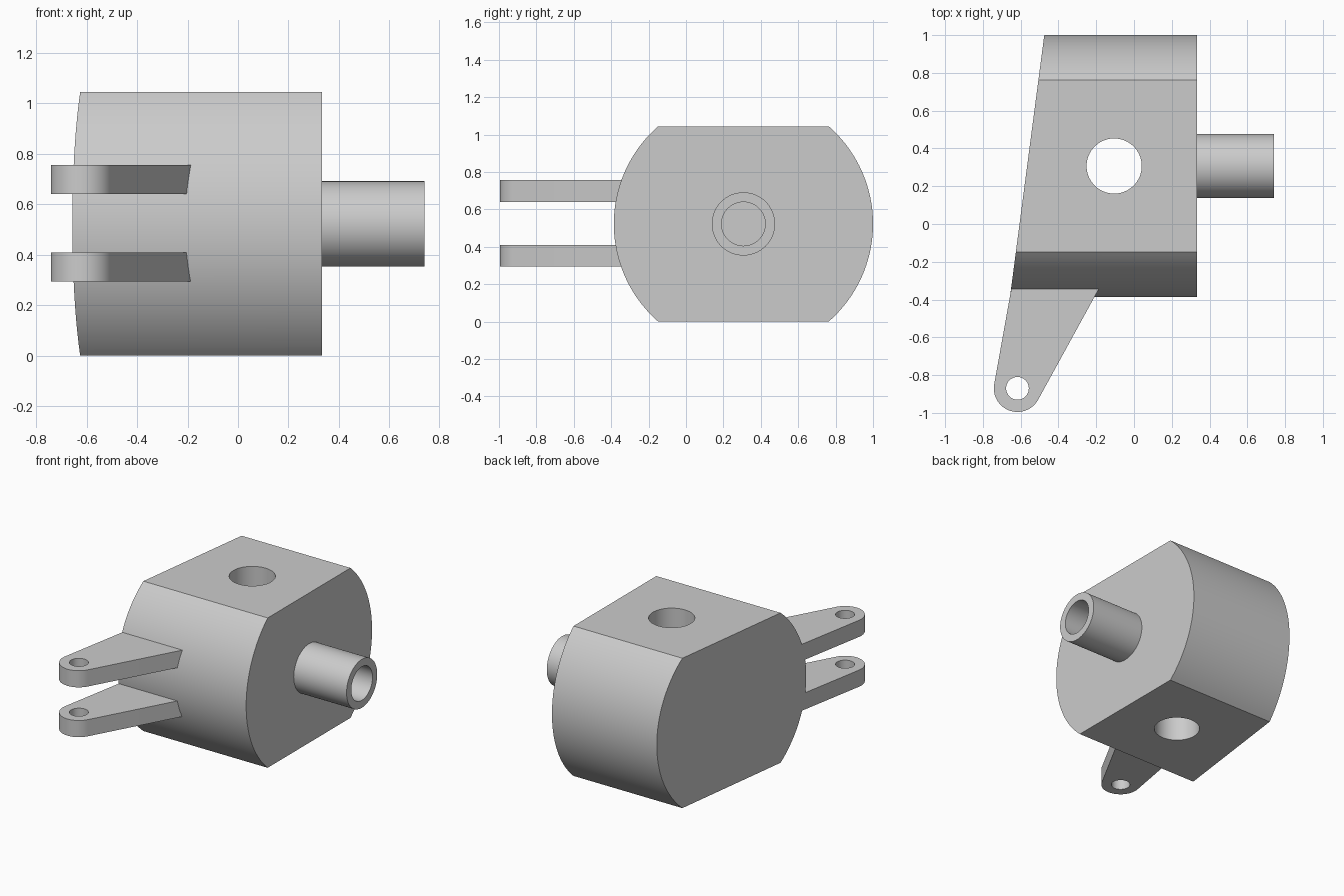
import bpy, bmesh
from math import sin, cos, acos, asin, atan2, hypot, pi, radians
from mathutils import Matrix, Vector

if "Cube" in bpy.data.objects:
    bpy.data.objects.remove(bpy.data.objects["Cube"])

grey = bpy.data.materials.new("plain grey")
grey.use_nodes = True
grey.diffuse_color = (0.6, 0.6, 0.6, 1)
grey.node_tree.nodes["Principled BSDF"].inputs["Base Color"].default_value = grey.diffuse_color

# Shared dimensions
AXIS_Y, AXIS_Z = 0.307, 0.522
BODY_R, FACE_X = 0.693, 0.333
LUG_X, LUG_Y, LUG_R = -0.617, -0.87, 0.125


def arc(cx, cy, r, a0, a1, n):
    return [(cx + r * cos(a0 + (a1 - a0) * i / n),
             cy + r * sin(a0 + (a1 - a0) * i / n)) for i in range(n + 1)]


def prism(name, lower, upper):
    """Solid between two matching outlines."""
    bm = bmesh.new()
    a = [bm.verts.new(p) for p in lower]
    b = [bm.verts.new(p) for p in upper]
    bm.faces.new(a)
    bm.faces.new(b)
    for i in range(len(a)):
        j = (i + 1) % len(a)
        bm.faces.new((a[i], a[j], b[j], b[i]))
    bmesh.ops.recalc_face_normals(bm, faces=bm.faces)
    mesh = bpy.data.meshes.new(name)
    bm.to_mesh(mesh)
    bm.free()
    mesh.materials.append(grey)
    obj = bpy.data.objects.new(name, mesh)
    bpy.context.collection.objects.link(obj)
    return obj


def cylinder(name, start, end, r, n=64):
    start, end = Vector(start), Vector(end)
    turn = (end - start).to_track_quat('Z', 'Y')
    ring = [turn @ Vector((x, y, 0)) for x, y in arc(0, 0, r, 0, 2 * pi, n)[:-1]]
    return prism(name, [start + p for p in ring], [end + p for p in ring])


def select(obj):
    bpy.ops.object.select_all(action='DESELECT')
    obj.select_set(True)
    bpy.context.view_layer.objects.active = obj


def drill(obj, start, end, r):
    cutter = cylinder("drill", start, end, r)
    mod = obj.modifiers.new("hole", 'BOOLEAN')
    mod.operation, mod.solver, mod.object = 'DIFFERENCE', 'EXACT', cutter
    select(obj)
    bpy.ops.object.modifier_apply(modifier=mod.name)
    bpy.data.objects.remove(cutter)


def smooth(obj):
    select(obj)
    bpy.ops.object.shade_smooth_by_angle(angle=radians(25))


# Body: round drum with flat top and bottom and one slanted end
half = asin(AXIS_Z / BODY_R)
outline = (arc(AXIS_Y, AXIS_Z, BODY_R, -half, half, 48)
           + arc(AXIS_Y, AXIS_Z, BODY_R, pi - half, pi + half, 48))
body = prism("body",
             [(-0.475 + (y - 1) * 0.131, y, z) for y, z in outline],
             [(FACE_X, y, z) for y, z in outline])
drill(body, (-0.105, AXIS_Y, -0.2), (-0.105, AXIS_Y, 1.3), 0.146)
smooth(body)

# Shaft: hollow stub on the square end
shaft = cylinder("shaft", (FACE_X - 0.03, AXIS_Y, AXIS_Z), (0.74, AXIS_Y, AXIS_Z), 0.169)
drill(shaft, (FACE_X + 0.001, AXIS_Y, AXIS_Z), (0.9, AXIS_Y, AXIS_Z), 0.117)
smooth(shaft)


# Lugs: tapered arms with rounded, drilled tips
def tangent(p, side):
    dx, dy = p[0] - LUG_X, p[1] - LUG_Y
    return atan2(dy, dx) + side * acos(LUG_R / hypot(dx, dy))


left, right = (-0.649, -0.34), (-0.184, -0.34)
plan = [left] + arc(LUG_X, LUG_Y, LUG_R, tangent(left, 1),
                    tangent(right, -1) + 2 * pi, 32) + [right]
for name, z0 in (("lower_lug", 0.293), ("upper_lug", 0.64)):
    z1 = z0 + 0.116
    lug = prism(name, [(x, y, z0) for x, y in plan], [(x, y, z1) for x, y in plan])
    drill(lug, (LUG_X, LUG_Y, z0 - 0.1), (LUG_X, LUG_Y, z1 + 0.1), 0.06)
    smooth(lug)
